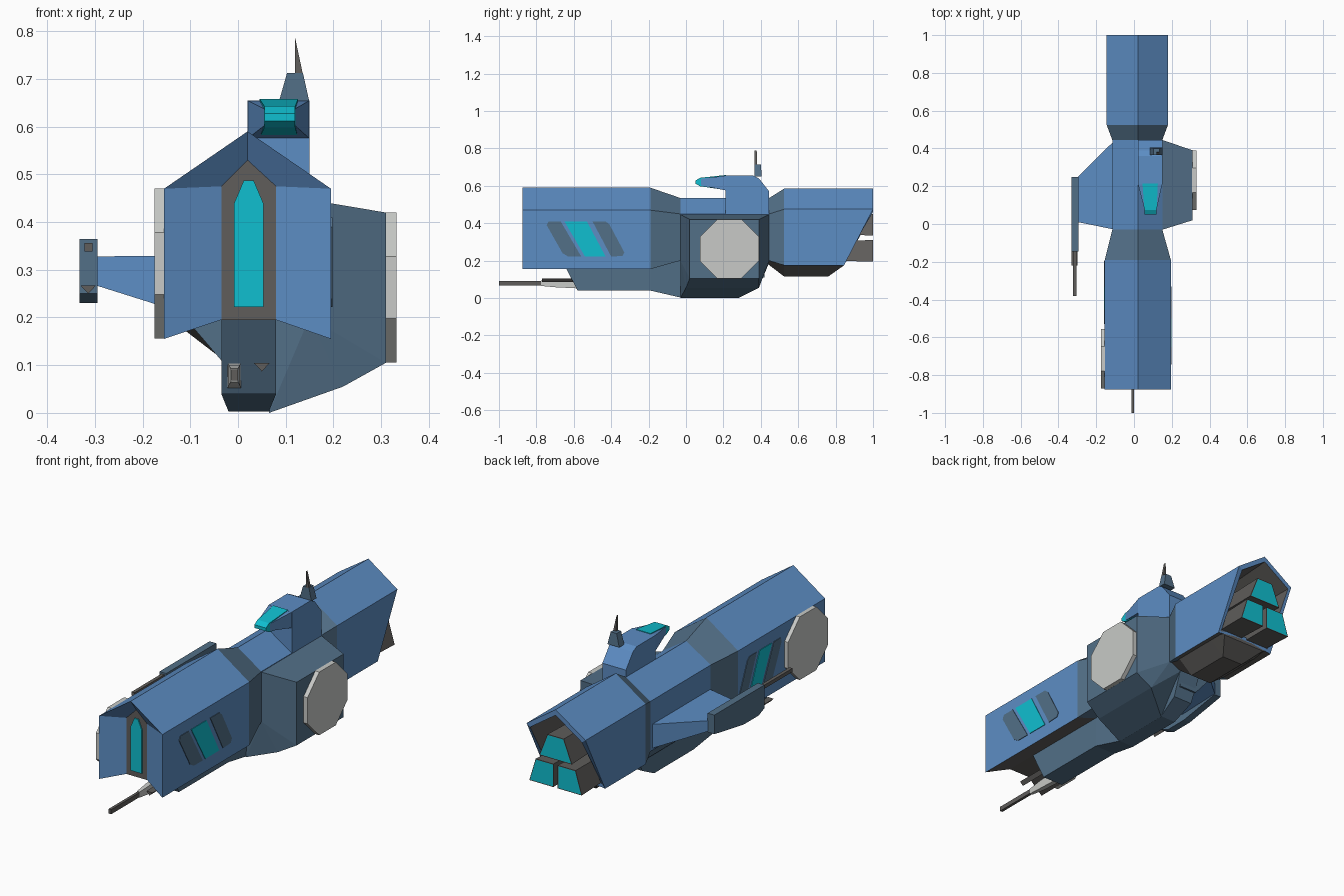
import bpy, bmesh, math
from mathutils import Vector

def mat(name, r, g, b):
    m = bpy.data.materials.new(name)
    m.diffuse_color = (r, g, b, 1)
    return m

BLUE = mat("hull_blue", 0.108, 0.266, 0.55)
SLATE = mat("slate", 0.085, 0.16, 0.245)
GREY = mat("dark_grey", 0.115, 0.11, 0.105)
LIGHT = mat("light_grey", 0.58, 0.59, 0.57)
CYAN = mat("glow_cyan", 0.005, 0.52, 0.63)

def finish(name, bm, mats):
    bmesh.ops.recalc_face_normals(bm, faces=bm.faces)
    me = bpy.data.meshes.new(name)
    bm.to_mesh(me)
    bm.free()
    for m in mats:
        me.materials.append(m)
    ob = bpy.data.objects.new(name, me)
    bpy.context.collection.objects.link(ob)
    return ob

def loft(name, rings, mats, rule=None, caps=(0, 0)):
    """Skin equal-length rings; shared points are merged. rule(segment, side) -> material index."""
    bm = bmesh.new()
    seen = {}
    def v(p):
        k = tuple(round(c, 5) for c in p)
        if k not in seen:
            seen[k] = bm.verts.new(k)
        return seen[k]
    def face(pts, mi):
        vs = list(dict.fromkeys(v(p) for p in pts))
        if len(vs) > 2:
            bm.faces.new(vs).material_index = mi
    n = len(rings[0])
    for s, (a, b) in enumerate(zip(rings, rings[1:])):
        for i in range(n):
            j = (i + 1) % n
            face((a[i], a[j], b[j], b[i]), rule(s, i) if rule else 0)
    face(rings[0], caps[0])
    face(rings[-1], caps[1])
    return finish(name, bm, mats)

def hull(name, pts, m):
    bm = bmesh.new()
    for p in pts:
        bm.verts.new(p)
    r = bmesh.ops.convex_hull(bm, input=bm.verts)
    bmesh.ops.delete(bm, geom=[g for g in r["geom_interior"] if isinstance(g, bmesh.types.BMVert)], context='VERTS')
    bmesh.ops.dissolve_limit(bm, angle_limit=0.01, verts=bm.verts, edges=bm.edges)
    return finish(name, bm, [m])

def slab(name, yz, x0, x1, m):
    """Side profile in y, z extruded along x."""
    return loft(name, [[(x, y, z) for y, z in yz] for x in (x0, x1)], [m])

def rect(y, x0, x1, z0, z1):
    return [(x0, y, z0), (x1, y, z0), (x1, y, z1), (x0, y, z1)]

def box(name, x0, x1, y0, y1, z0, z1, m):
    return loft(name, [rect(y0, x0, x1, z0, z1), rect(y1, x0, x1, z0, z1)], [m])

# ---- main hull: one loft with recessed nose and open stern
def section(y, x0, x1, zb, zs, za, zk):
    return [(x0, y, zb), (x0, y, zs), (0.02, y, za), (x1, y, zs),
            (x1, y, zb), (0.08, y, zk), (-0.035, y, zk)]

def shrink(ring, f, y=None):
    return [(0.02 + (p[0] - 0.02) * f, p[1] if y is None else y, 0.35 + (p[2] - 0.35) * f) for p in ring]

NOSE = -0.83
panel = section(NOSE, -0.035, 0.08, 0.195, 0.475, 0.53, 0.195)
front = section(-0.875, -0.155, 0.195, 0.155, 0.47, 0.59, 0.195)
front[5], front[6] = panel[5], panel[6]
stern = section(1.0, -0.145, 0.18, 0.175, 0.475, 0.585, 0.19)
for i in (0, 4, 5, 6):
    stern[i] = (stern[i][0], 0.845, stern[i][2])
rings = [panel, front,
         section(-0.19, -0.155, 0.195, 0.155, 0.47, 0.59, 0.195),
         section(-0.03, -0.115, 0.15, 0.2, 0.45, 0.535, 0.2),
         section(0.445, -0.115, 0.15, 0.2, 0.45, 0.535, 0.2),
         section(0.525, -0.145, 0.18, 0.175, 0.475, 0.585, 0.19),
         stern, shrink(stern, 0.88), shrink(stern, 0.8, 0.72)]

def hull_rule(seg, side):
    if seg in (2, 4):
        return 1
    if seg == 7 or (side > 3 and seg in (1, 5)):
        return 2
    return 0
loft("main_hull", rings, [BLUE, SLATE, GREY], hull_rule, (2, 2))

# ---- nose window
nose = [(-0.008, 0.222), (-0.008, 0.44), (0.012, 0.487), (0.033, 0.487), (0.053, 0.44), (0.053, 0.222)]
loft("nose_window", [[(x, y, z) for x, z in nose] for y in (NOSE - 0.006, NOSE + 0.002)], [CYAN])

# ---- side windows: a slanted strip in three plates on each flank
strips = {
    "rear": ([(-0.50, 0.41), (-0.43, 0.41), (-0.41, 0.395), (-0.33, 0.245), (-0.34, 0.225), (-0.40, 0.222)], SLATE),
    "middle": ([(-0.65, 0.41), (-0.53, 0.41), (-0.43, 0.222), (-0.54, 0.222)], CYAN),
    "front": ([(-0.735, 0.41), (-0.67, 0.41), (-0.56, 0.222), (-0.63, 0.222), (-0.66, 0.24), (-0.745, 0.39)], SLATE)}
for key, (pts, m) in strips.items():
    slab("right_window_" + key, pts, 0.193, 0.198, m)
    slab("left_window_" + key, [(-0.365 + (y + 0.54) * 0.8, z) for y, z in pts], -0.158, -0.153, m)

# ---- keel under the hull
loft("keel", [
    [(-0.035, -0.58, 0.04), (0.08, -0.58, 0.04), (0.08, -0.66, 0.197), (-0.035, -0.66, 0.197)],
    rect(-0.19, -0.035, 0.08, 0.04, 0.21),
    [(-0.02, -0.03, 0.003), (0.065, -0.03, 0.003), (0.08, -0.03, 0.25), (-0.035, -0.03, 0.25)],
    [(-0.02, 0.28, 0.003), (0.065, 0.28, 0.003), (0.08, 0.28, 0.25), (-0.035, 0.28, 0.25)],
    [(-0.03, 0.39, 0.06), (0.075, 0.39, 0.06), (0.08, 0.39, 0.25), (-0.035, 0.39, 0.25)],
    rect(0.445, -0.035, 0.08, 0.19, 0.25)], [SLATE])

# ---- right-hand side block and the belly fairing beside the keel
hull("side_block", [(x, y, z)
     for x, ys, zs in ((0.065, (-0.03, 0.28), (0.0,)), (0.05, (-0.03, 0.445), (0.2, 0.45)),
                       (0.15, (-0.03, 0.445), (0.2, 0.447)), (0.22, (0.0, 0.39), (0.055,)),
                       (0.31, (0.02, 0.39), (0.105, 0.42)))
     for y in ys for z in zs], SLATE)
hull("belly_fairing", [(x, y, z) for x, z in ((-0.112, 0.2), (-0.035, 0.11), (0.06, 0.11), (0.06, 0.22))
                       for y in (-0.03, 0.42)], SLATE)

# ---- octagonal shield discs
def disc(name, x0, x1, cy, cz):
    r = 0.1575 / math.cos(math.pi / 8)
    a = [math.pi / 8 + i * math.pi / 4 for i in range(8)]
    slab(name, [(cy + r * math.cos(t), cz + r * math.sin(t)) for t in a], x0, x1, LIGHT)
disc("right_disc", 0.308, 0.332, 0.232, 0.263)
disc("left_disc", -0.175, -0.153, -0.713, 0.313)

# ---- engine belly and three nozzles
def belly(y, w, z):
    return [(0.022 - w, y, z), (0.022 + w, y, z), (0.175, y, 0.195), (-0.14, y, 0.195)]
loft("engine_belly", [
    [(-0.035, 0.44, 0.18), (0.08, 0.44, 0.18), (0.145, 0.44, 0.205), (-0.11, 0.44, 0.205)],
    belly(0.525, 0.058, 0.115), belly(0.76, 0.058, 0.115), belly(0.845, 0.12, 0.175)], [GREY])

def nozzle(name, end, y0):
    cx = sum(p[0] for p in end) / 4
    cz = sum(p[1] for p in end) / 4
    ring = lambda y, f: [(cx + (x - cx) * f, y, cz + (z - cz) * f) for x, z in end]
    loft(name, [ring(y0, 0.9), ring(1.0, 1.0), ring(1.0, 0.94)], [GREY, CYAN],
         lambda s, i: 0, (0, 1))
nozzle("top_nozzle", [(-0.07, 0.335), (0.11, 0.335), (0.065, 0.45), (-0.025, 0.45)], 0.7)
for side, s in (("left", -1), ("right", 1)):
    nozzle(side + "_nozzle", [(0.02 + s * x, z) for x, z in
           ((0.012, 0.195), (0.145, 0.195), (0.11, 0.31), (0.012, 0.31))], 0.72)

# ---- cockpit tower with glazed nose
slab("cockpit_tower", [(0.21, 0.44), (0.21, 0.655), (0.36, 0.655), (0.39, 0.64), (0.445, 0.57), (0.445, 0.44)],
     0.02, 0.15, BLUE)
loft("cockpit_cheeks", [rect(0.075, 0.056, 0.119, 0.603, 0.637), rect(0.215, 0.02, 0.15, 0.575, 0.655)], [BLUE])
loft("cockpit_glass", [rect(0.05, 0.056, 0.119, 0.612, 0.628), rect(0.075, 0.055, 0.12, 0.598, 0.643),
                       rect(0.215, 0.045, 0.126, 0.577, 0.658)], [CYAN])

# ---- antenna
hull("antenna_base", [(x, y, 0.65) for x in (0.085, 0.15) for y in (0.365, 0.405)] +
     [(x, y, 0.713) for x in (0.103, 0.136) for y in (0.365, 0.4)], SLATE)
hull("antenna_spike", [(x, y, 0.71) for x in (0.119, 0.136) for y in (0.365, 0.381)] +
     [(0.119, y, 0.79) for y in (0.365, 0.378)], GREY)

# ---- left wing and weapon pod
hull("left_wing", [(-0.10, -0.03, 0.205), (-0.10, -0.03, 0.33), (-0.10, 0.445, 0.205), (-0.10, 0.445, 0.33),
                   (-0.297, 0.01, 0.267), (-0.297, 0.01, 0.328), (-0.297, 0.25, 0.275), (-0.297, 0.25, 0.328)], BLUE)
slab("left_pod", [(0.25, 0.365), (0.25, 0.27), (0.02, 0.23), (-0.1, 0.23), (-0.145, 0.25), (-0.145, 0.365)],
     -0.332, -0.295, SLATE)
box("pod_barrel", -0.322, -0.305, -0.38, -0.13, 0.338, 0.356, GREY)

def wedge_gun(name, cx, w, y0, y1, z0, z1):
    loft(name, [[(cx - w, y, z1), (cx + w, y, z1), (cx, y, z0)] for y in (y0, y1)], [GREY])
wedge_gun("pod_lower_gun", -0.314, 0.016, -0.22, -0.12, 0.25, 0.267)

# ---- guns under the nose
loft("belly_gun_housing", [rect(-0.775, -0.015, 0.0, 0.065, 0.093), rect(-0.7, -0.02, 0.004, 0.058, 0.1),
                           rect(-0.58, -0.022, 0.006, 0.052, 0.105)], [LIGHT])
box("belly_gun_barrel", -0.014, 0.0, -1.0, -0.77, 0.068, 0.091, GREY)
wedge_gun("belly_small_gun", 0.05, 0.017, -0.77, -0.58, 0.087, 0.105)
